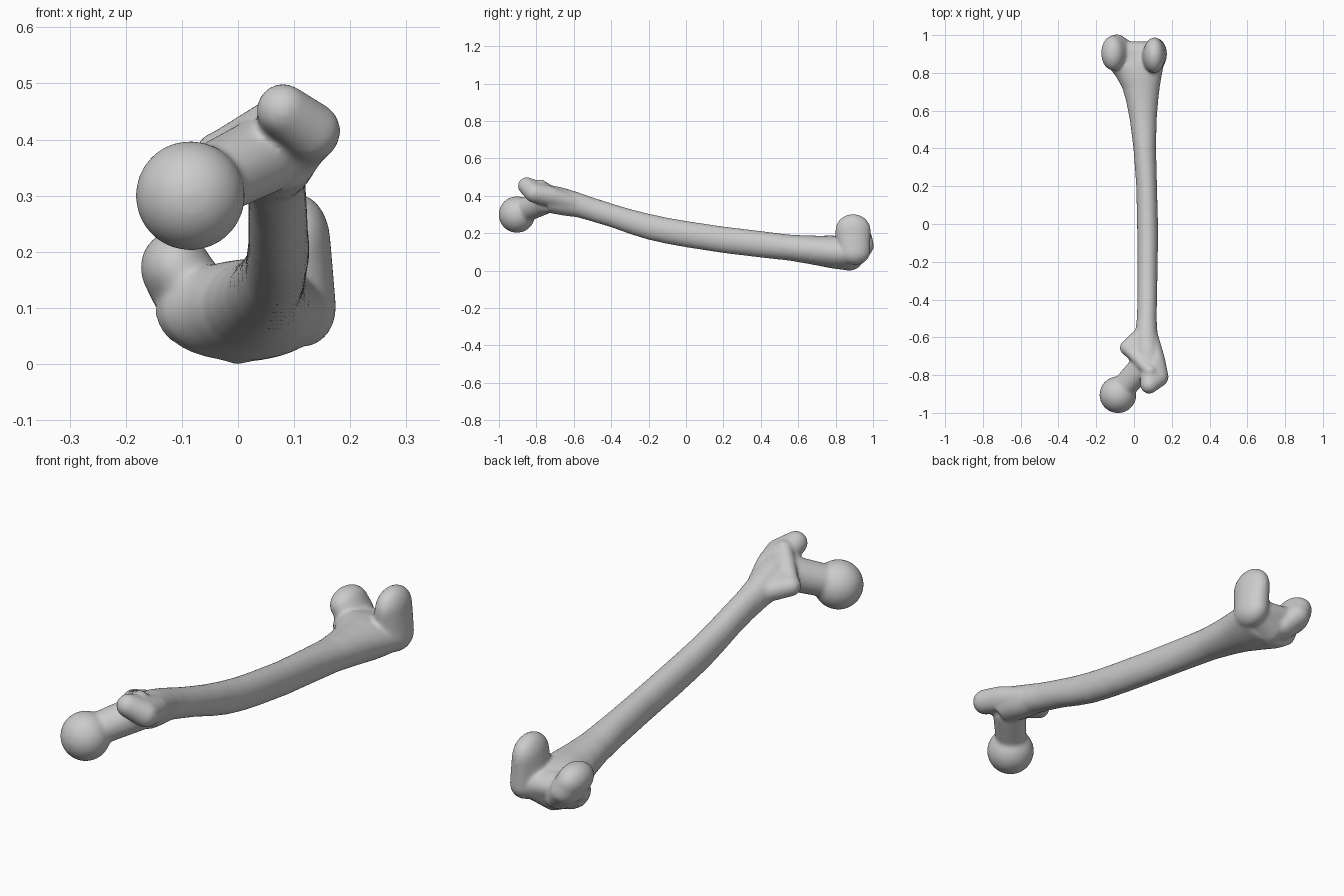
import bpy, bmesh, math

bm = bmesh.new()


def ball(x, y, z, rx, ry=None, rz=None, n=260):
    """Evenly spread points on an ellipsoid."""
    ry, rz = ry or rx, rz or rx
    pts = []
    for i in range(n):
        h = 1 - 2 * (i + 0.5) / n
        r, a = math.sqrt(1 - h * h), i * 2.399963
        pts.append((x + rx * r * math.cos(a), y + ry * r * math.sin(a), z + rz * h))
    return pts


def hull(*balls):
    """Closed skin stretched around one or more ellipsoids."""
    part = bmesh.new()
    for b in balls:
        for p in ball(*b):
            part.verts.new(p)
    bmesh.ops.convex_hull(part, input=part.verts[:])
    loose = [v for v in part.verts if not v.link_faces]
    bmesh.ops.delete(part, geom=loose, context='VERTS')
    bmesh.ops.recalc_face_normals(part, faces=part.faces[:])
    mesh = bpy.data.meshes.new("part")
    part.to_mesh(mesh)
    part.free()
    bm.from_mesh(mesh)
    bpy.data.meshes.remove(mesh)


def loft(sections, n=32):
    """Elliptical rings along y from (y, x0, x1, z0, z1)."""
    rings = []
    for y, x0, x1, z0, z1 in sections:
        rings.append([bm.verts.new(((x0 + x1) / 2 + (x1 - x0) / 2 * math.cos(t), y,
                                    (z0 + z1) / 2 + (z1 - z0) / 2 * math.sin(t)))
                      for t in (2 * math.pi * i / n for i in range(n))])
    faces = [bm.faces.new(rings[0]), bm.faces.new(rings[-1])]
    for a, b in zip(rings, rings[1:]):
        for i in range(n):
            j = (i + 1) % n
            faces.append(bm.faces.new((a[i], a[j], b[j], b[i])))
    bmesh.ops.recalc_face_normals(bm, faces=faces)


# Shaft, flaring towards the knee end
loft([(-0.74, 0.00, 0.15, 0.31, 0.46),
      (-0.66, 0.00, 0.14, 0.295, 0.445),
      (-0.58, 0.005, 0.125, 0.285, 0.42),
      (-0.50, 0.015, 0.12, 0.262, 0.392),
      (-0.40, 0.018, 0.122, 0.232, 0.36),
      (-0.30, 0.018, 0.124, 0.196, 0.33),
      (-0.20, 0.018, 0.125, 0.165, 0.305),
      (-0.10, 0.018, 0.127, 0.143, 0.283),
      (0.00, 0.016, 0.127, 0.125, 0.266),
      (0.20, 0.012, 0.122, 0.094, 0.236),
      (0.40, -0.003, 0.117, 0.07, 0.212),
      (0.55, -0.022, 0.12, 0.054, 0.193),
      (0.65, -0.042, 0.128, 0.037, 0.188),
      (0.72, -0.062, 0.136, 0.024, 0.187),
      (0.78, -0.095, 0.146, 0.012, 0.188),
      (0.83, -0.135, 0.156, 0.006, 0.185),
      (0.88, -0.15, 0.16, 0.004, 0.175)])

# Ball head and neck
hull((-0.085, -0.904, 0.30, 0.098))
hull((-0.065, -0.875, 0.318, 0.064), (0.045, -0.755, 0.372, 0.07))

# Large outer knob and the ridge running down to the shaft
hull((0.08, -0.852, 0.453, 0.047), (0.13, -0.81, 0.415, 0.053),
     (0.115, -0.72, 0.40, 0.05), (0.085, -0.60, 0.36, 0.045))
# Small inner knob and its crest
hull((-0.036, -0.655, 0.375, 0.04), (0.05, -0.58, 0.355, 0.045), (0.04, -0.71, 0.385, 0.05))
hull((-0.035, -0.66, 0.385, 0.03), (0.085, -0.78, 0.455, 0.034))

# Outer condyle
hull((0.107, 0.893, 0.215, 0.058, 0.095, 0.088), (0.115, 0.90, 0.10, 0.06, 0.085, 0.07),
     (0.09, 0.875, 0.08, 0.06, 0.07, 0.05))
# Inner condyle
hull((-0.112, 0.905, 0.172, 0.062, 0.092, 0.066), (-0.09, 0.915, 0.13, 0.065, 0.09, 0.06),
     (-0.04, 0.89, 0.075, 0.06, 0.08, 0.05))
# Kneecap surface joining the condyles
hull((0.0, 0.872, 0.065, 0.05, 0.075, 0.066), (0.10, 0.885, 0.10, 0.06, 0.08, 0.065),
     (-0.07, 0.89, 0.125, 0.06, 0.08, 0.05))

# Fuse everything into one smooth bone
mesh = bpy.data.meshes.new("thigh_bone")
bm.to_mesh(mesh)
bm.free()
bone = bpy.data.objects.new("thigh_bone", mesh)
bpy.context.collection.objects.link(bone)
remesh = bone.modifiers.new("Fuse", 'REMESH')
remesh.mode = 'VOXEL'
remesh.voxel_size = 0.007
remesh.use_smooth_shade = True
soften = bone.modifiers.new("Soften", 'SMOOTH')
soften.factor = 0.5
soften.iterations = 14
